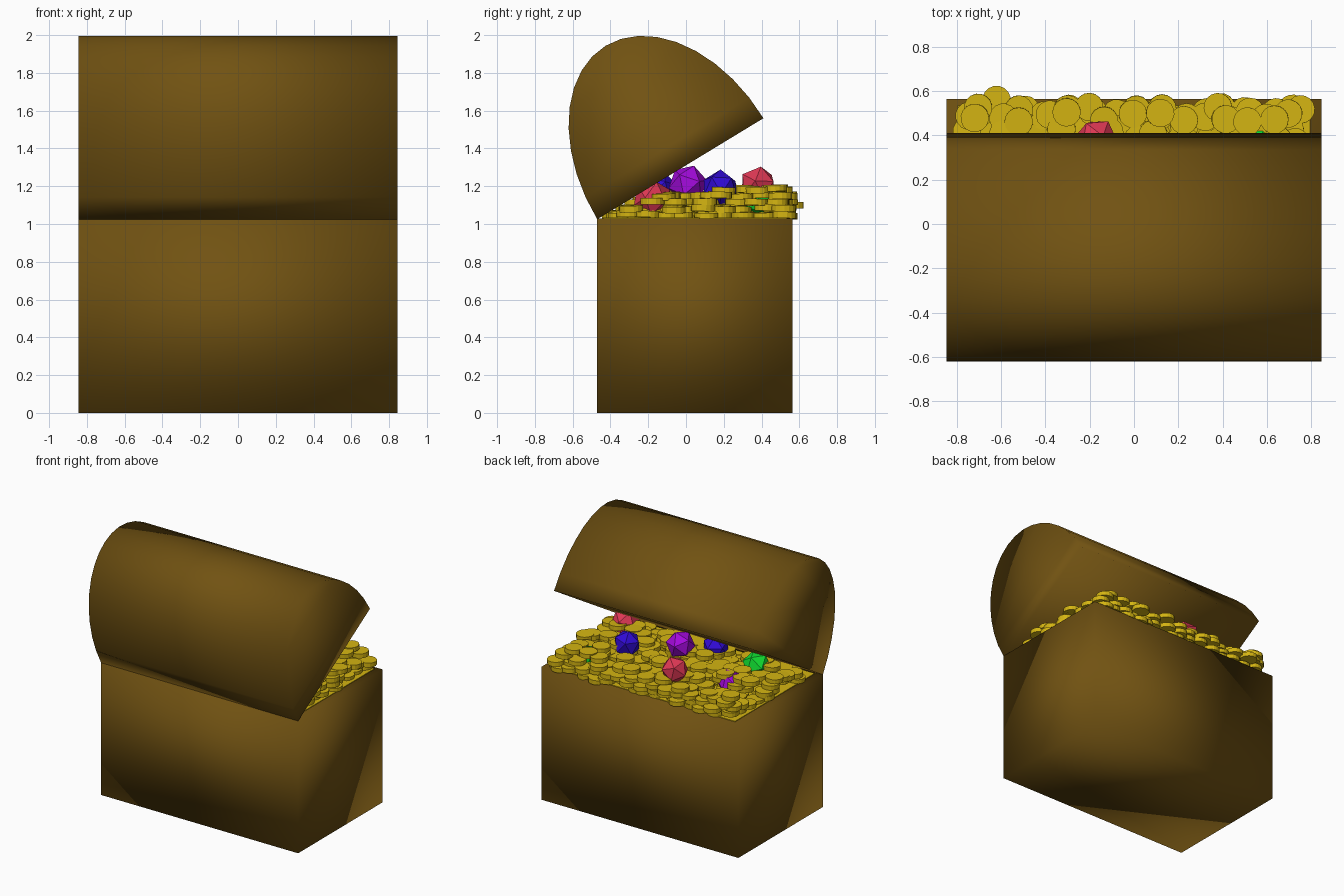
import bpy, bmesh, math, random
from mathutils import Matrix, Vector, Euler

random.seed(7)
cube = bpy.data.objects.get("Cube")
if cube:
    bpy.data.objects.remove(cube, do_unlink=True)

HALF_X, FRONT, BACK, TOP = 0.845, -0.47, 0.565, 1.03
RIM_X, RIM_Y = 0.05, 0.03
TIP = Vector((0, 0.41, 1.56))
HINGE = Vector((0, FRONT, TOP - 0.005))


def material(name, rgb):
    m = bpy.data.materials.new(name)
    m.use_nodes = True
    color = (*rgb, 1)
    m.diffuse_color = color
    m.node_tree.nodes["Principled BSDF"].inputs["Base Color"].default_value = color
    return m


def finish(name, bm, mat, smooth=False):
    bmesh.ops.recalc_face_normals(bm, faces=bm.faces)
    mesh = bpy.data.meshes.new(name)
    for f in bm.faces:
        f.smooth = smooth
    bm.to_mesh(mesh)
    bm.free()
    mesh.materials.append(mat)
    obj = bpy.data.objects.new(name, mesh)
    bpy.context.collection.objects.link(obj)
    return obj


def box(name, low, high, mat, smooth=False):
    low, high = Vector(low), Vector(high)
    bm = bmesh.new()
    place = Matrix.Translation((low + high) / 2) @ Matrix.Diagonal((*(high - low), 1))
    bmesh.ops.create_cube(bm, size=1, matrix=place)
    return finish(name, bm, mat, smooth)


wood = material("brown_wood", (0.165, 0.085, 0.006))
gold = material("gold", (0.66, 0.46, 0.006))
red = material("ruby_red", (0.74, 0.04, 0.09))
green = material("emerald_green", (0.005, 0.72, 0.03))
purple = material("amethyst_purple", (0.37, 0.003, 0.72))
blue = material("sapphire_blue", (0.03, 0.003, 0.66))

# Chest base, softly shaded, with a bed of gold inside its rim
box("chest_base", (-HALF_X, FRONT, 0), (HALF_X, BACK, TOP), wood, True)
box("gold_bed", (-HALF_X + RIM_X, FRONT + RIM_Y, TOP - 0.003),
    (HALF_X - RIM_X, BACK - RIM_Y, TOP + 0.005), gold)

# Open lid: half ellipse on the tilted line from hinge to tip, extruded along x
centre = (HINGE + TIP) / 2
along = (TIP - HINGE) / 2
up = Vector((0, -along.z, along.y)).normalized() * 0.762
bm = bmesh.new()
steps = 18
ring = []
for i in range(steps + 1):
    a = math.pi * i / steps
    p = centre + along * math.cos(a) + up * math.sin(a)
    ring.append(bm.verts.new((-HALF_X, p.y, p.z)))
cap = bm.faces.new(ring)
side = bmesh.ops.extrude_face_region(bm, geom=[cap])["geom"]
bmesh.ops.translate(bm, vec=(2 * HALF_X, 0, 0),
                    verts=[v for v in side if isinstance(v, bmesh.types.BMVert)])
finish("chest_lid", bm, wood, True)

# Heap of coins: thinning layers of a jittered grid, kept below the lid
COIN_R, COIN_H = 0.064, 0.034
slope = along.z / along.y
coins = bmesh.new()


def coin(x, y, z, tilt=0.04):
    turn = Euler([random.uniform(-tilt, tilt) for _ in range(2)] + [random.random()])
    bmesh.ops.create_cone(coins, cap_ends=True, segments=16, radius1=COIN_R,
                          radius2=COIN_R, depth=COIN_H,
                          matrix=Matrix.Translation((x, y, z)) @ turn.to_matrix().to_4x4())


for layer, density in enumerate((0.9, 0.85, 0.65, 0.42, 0.18)):
    for col in range(15):
        for row in range(10):
            x = -0.72 + col * 0.103 + random.uniform(-0.035, 0.035)
            y = -0.38 + row * 0.097 + random.uniform(-0.035, 0.035)
            z = TOP + 0.018 + layer * COIN_H + random.uniform(-0.008, 0.008)
            under_lid = z + COIN_H < HINGE.z + (y - FRONT) * slope
            if under_lid and random.random() < density * (0.92 + 0.2 * x):
                coin(x, y, z)
for dx, dy, dz in ((0, 0, 0), (-0.08, -0.06, 0.03), (0.03, -0.08, 0.04)):
    coin(-0.62 + dx, 0.56 + dy, 1.1 + dz, 0)
finish("gold_coins", coins, gold)

# Faceted gems resting on the heap: name, material, place, radius
gems = (
    ("ruby_large", red, (0.65, -0.18, 1.14), 0.105),
    ("ruby_back", red, (-0.17, 0.38, 1.21), 0.1),
    ("sapphire_left", blue, (0.38, 0.18, 1.19), 0.1),
    ("sapphire_right", blue, (-0.16, -0.14, 1.18), 0.1),
    ("amethyst_middle", purple, (0.04, 0.01, 1.21), 0.105),
    ("amethyst_right", purple, (-0.51, 0.19, 1.13), 0.095),
    ("emerald_right", green, (-0.51, -0.14, 1.14), 0.105),
    ("emerald_left", green, (0.56, 0.38, 1.12), 0.08),
)
for name, mat, place, radius in gems:
    bm = bmesh.new()
    turn = Euler([random.uniform(0, math.pi) for _ in range(3)]).to_matrix().to_4x4()
    bmesh.ops.create_icosphere(bm, subdivisions=1, radius=radius,
                               matrix=Matrix.Translation(place) @ turn)
    finish(name, bm, mat)
